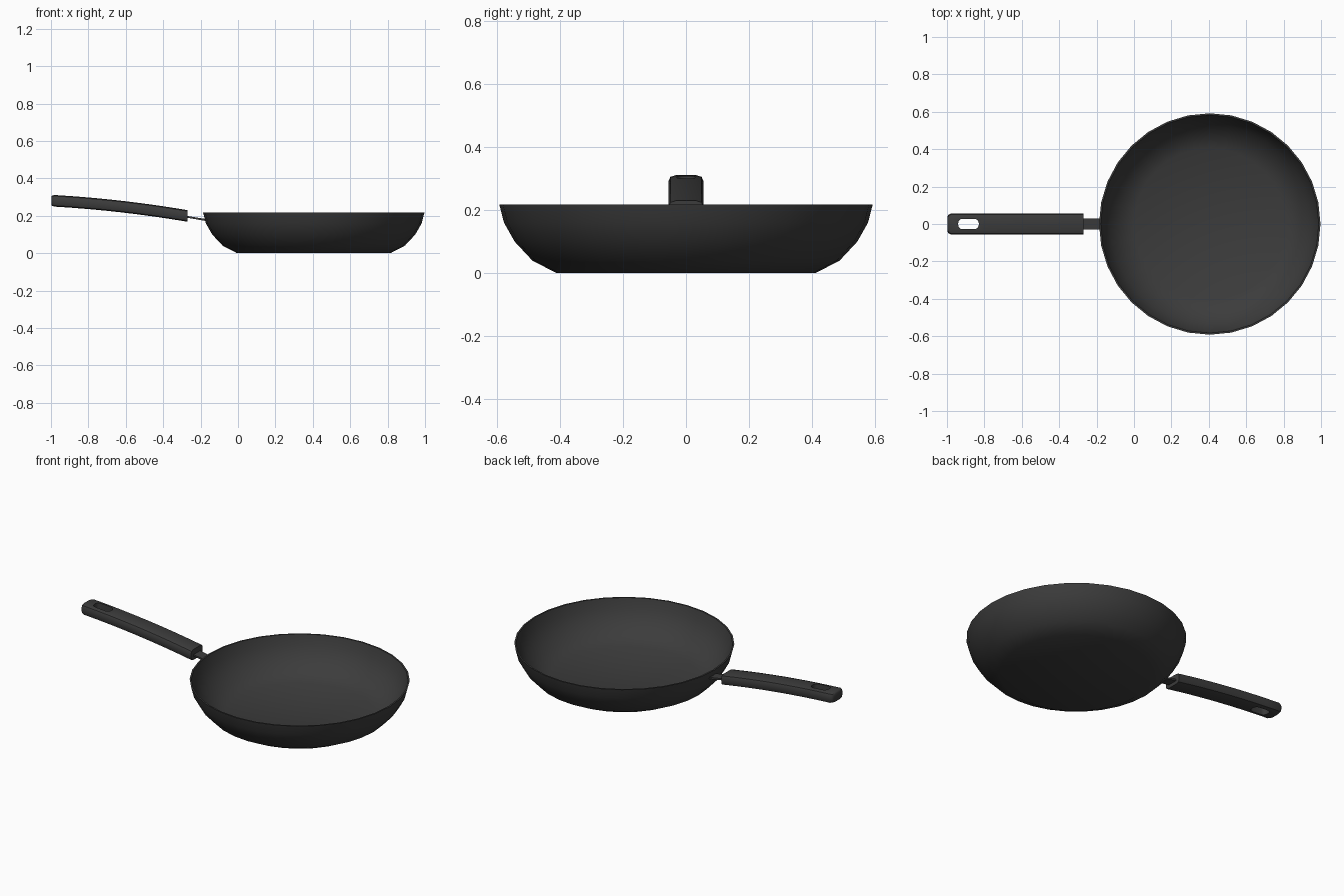
import bpy, bmesh, math
from mathutils import Vector

if "Cube" in bpy.data.objects:
    bpy.data.objects.remove(bpy.data.objects["Cube"])

CX = 0.405
dark = bpy.data.materials.new("dark_coating")
dark.diffuse_color = (0.045, 0.045, 0.045, 1)
dark.use_nodes = True
dark.node_tree.nodes["Principled BSDF"].inputs["Base Color"].default_value = dark.diffuse_color


def finish(name, bm, angle=40):
    bmesh.ops.recalc_face_normals(bm, faces=bm.faces)
    me = bpy.data.meshes.new(name)
    bm.to_mesh(me)
    bm.free()
    ob = bpy.data.objects.new(name, me)
    bpy.context.collection.objects.link(ob)
    me.materials.append(dark)
    bpy.ops.object.select_all(action='DESELECT')
    ob.select_set(True)
    bpy.context.view_layer.objects.active = ob
    bpy.ops.object.shade_smooth_by_angle(angle=math.radians(angle))
    return ob


def loft(bm, rings):
    """Skin closed rings of points and cap both ends."""
    loops = [[bm.verts.new(p) for p in r] for r in rings]
    n = len(loops[0])
    for a, b in zip(loops, loops[1:]):
        for i in range(n):
            j = (i + 1) % n
            bm.faces.new((a[i], a[j], b[j], b[i]))
    bm.faces.new(loops[0])
    bm.faces.new(loops[-1])


# pan: outer wall, rim, inner wall, with both floors capped
def circle(r, z, n=32):
    return [(CX + r * math.cos(2 * math.pi * i / n),
             r * math.sin(2 * math.pi * i / n), z) for i in range(n)]


profile = [(0.41, 0), (0.487, 0.04), (0.543, 0.1), (0.577, 0.16), (0.592, 0.218),
           (0.583, 0.218), (0.568, 0.162), (0.534, 0.105), (0.48, 0.049), (0.405, 0.012)]
bm = bmesh.new()
loft(bm, [circle(r, z) for r, z in profile])
finish("pan_body", bm)


# handle: chamfered section swept along a gentle arc
def centre_z(x):
    t = (x + 1) / 0.73
    return 0.281 - 0.04 * t - 0.042 * t * t


def section(x, w, h):
    c = 0.018
    pts = [(w, h - c), (w - c * 0.3, h - c * 0.3), (w - c * 1.3, h)]
    quad = pts + [(-y, z) for y, z in reversed(pts)]
    quad += [(-y, -z) for y, z in quad]
    return [(x, y, centre_z(x) + z) for y, z in quad]


stations = [(-0.998, 0.04, 0.022), (-0.993, 0.049, 0.028), (-0.98, 0.055, 0.031)]
stations += [(-0.98 + 0.71 * i / 8, 0.055, 0.031) for i in range(1, 9)]
bm = bmesh.new()
loft(bm, [section(*s) for s in stations])
handle = finish("handle", bm)

# hanging hole: rounded slot cut through the handle
slot = []
for k, (sx, sy) in enumerate([(1, 1), (-1, 1), (-1, -1), (1, -1)]):
    for i in range(5):
        a = math.pi / 2 * (k + i / 4)
        slot.append((-0.885 + sx * 0.031 + 0.024 * math.cos(a),
                     sy * 0.004 + 0.024 * math.sin(a)))
bm = bmesh.new()
loft(bm, [[(x, y, z) for x, y in slot] for z in (0.1, 0.45)])
cutter = finish("hole_cutter", bm)
cutter.hide_render = True
mod = handle.modifiers.new("hole", 'BOOLEAN')
mod.operation, mod.object, mod.solver = 'DIFFERENCE', cutter, 'EXACT'
bpy.context.view_layer.objects.active = handle
bpy.ops.object.modifier_apply(modifier="hole")
bpy.data.objects.remove(cutter)
bpy.ops.object.select_all(action='DESELECT')
handle.select_set(True)
bpy.ops.object.shade_smooth_by_angle(angle=math.radians(40))

# neck: thin strap joining handle and pan
bm = bmesh.new()
loft(bm, [[(x, y, z + d) for y, d in ((-0.03, -0.005), (0.03, -0.005), (0.03, 0.005), (-0.03, 0.005))]
          for x, z in ((-0.3, 0.199), (-0.265, 0.193), (-0.17, 0.177))])
finish("neck", bm, 30)
